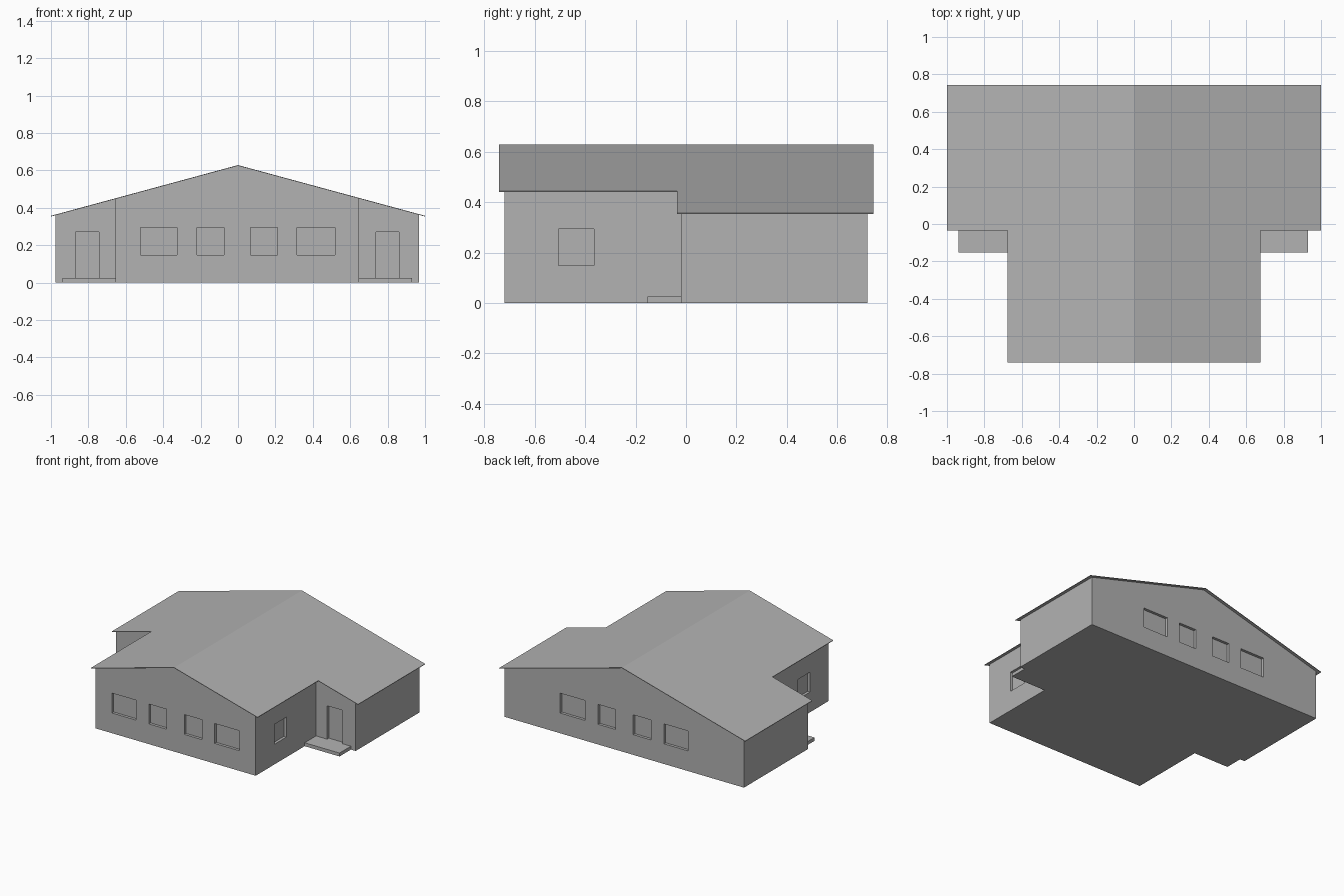
import bpy
import bmesh
from mathutils import Vector, Matrix

cube = bpy.data.objects.get("Cube")
if cube:
    bpy.data.objects.remove(cube, do_unlink=True)

PEAK, SLOPE, THICK = 0.628, 0.271, 0.004
SHIFT = -0.003          # walls sit a touch off the ridge line
WALL_FRONT, WALL_MID, WALL_BACK = -0.72, -0.02, 0.72
WALL_WIDE, WALL_NARROW = 0.972, 0.651
DEPTH = 0.02            # window and door recess

grey = bpy.data.materials.new("plain grey")
grey.use_nodes = True
colour = (0.448, 0.448, 0.448, 1)
grey.diffuse_color = colour
grey.node_tree.nodes["Principled BSDF"].inputs["Base Color"].default_value = colour


def finish(name, bm):
    """Turn a bmesh into a grey object."""
    bmesh.ops.recalc_face_normals(bm, faces=bm.faces)
    mesh = bpy.data.meshes.new(name)
    bm.to_mesh(mesh)
    bm.free()
    mesh.materials.append(grey)
    obj = bpy.data.objects.new(name, mesh)
    bpy.context.collection.objects.link(obj)
    return obj


def tee(bm, wide, narrow, front, mid, back, shift=0):
    """T-shaped floor plan: narrow at the front, wide at the back."""
    half = [(narrow, front), (narrow, mid), (wide, mid), (wide, back)]
    plan = half + [(-x, y) for x, y in reversed(half)]
    return bm.faces.new([bm.verts.new((x + shift, y, 0)) for x, y in plan])


def add_box(bm, x, y, z):
    """Box from (low, high) ranges."""
    size = [r[1] - r[0] for r in (x, y, z)]
    centre = [(r[0] + r[1]) / 2 for r in (x, y, z)]
    bmesh.ops.create_cube(
        bm, size=1, matrix=Matrix.Translation(centre) @ Matrix.Diagonal((*size, 1)))


# Walls: extruded plan, trimmed under both roof slopes
bm = bmesh.new()
plan = tee(bm, WALL_WIDE, WALL_NARROW, WALL_FRONT, WALL_MID, WALL_BACK, SHIFT)
top = bmesh.ops.extrude_face_region(bm, geom=[plan], use_keep_orig=True)["geom"]
bmesh.ops.translate(bm, vec=(0, 0, 1),
                    verts=[v for v in top if isinstance(v, bmesh.types.BMVert)])
bmesh.ops.recalc_face_normals(bm, faces=bm.faces)
for side in (1, -1):
    cut = bmesh.ops.bisect_plane(
        bm, geom=bm.verts[:] + bm.edges[:] + bm.faces[:],
        plane_co=Vector((0, 0, PEAK - THICK)),
        plane_no=Vector((side * SLOPE, 0, 1)), clear_outer=True)
    rim = [e for e in cut["geom_cut"] if isinstance(e, bmesh.types.BMEdge)]
    bmesh.ops.holes_fill(bm, edges=rim, sides=0)
walls = finish("walls", bm)

# Window and door recesses, cut from the walls
bm = bmesh.new()
sill = (0.148, 0.294)
for wide_range in ((-0.52, -0.325), (-0.22, -0.075), (0.068, 0.21), (0.315, 0.518)):
    for wall in (WALL_FRONT, WALL_BACK):
        add_box(bm, wide_range, (wall - DEPTH, wall + DEPTH), sill)
for side in (1, -1):
    edge = side * WALL_NARROW + SHIFT
    add_box(bm, (edge - DEPTH, edge + DEPTH), (-0.505, -0.365), sill)
    door = side * 0.803 + SHIFT
    add_box(bm, (door - 0.062, door + 0.062),
            (WALL_MID - DEPTH, WALL_MID + DEPTH), (0.025, 0.27))
cutter = finish("opening_cutter", bm)
cutter.hide_render = True
cut = walls.modifiers.new("openings", "BOOLEAN")
cut.operation = "DIFFERENCE"
cut.solver = "EXACT"
cut.object = cutter
bpy.context.view_layer.objects.active = walls
bpy.ops.object.modifier_apply(modifier=cut.name)
bpy.data.objects.remove(cutter, do_unlink=True)

# Roof: overhanging plan folded along the ridge, with a thin edge
bm = bmesh.new()
tee(bm, 1.0, 0.677, -0.74, -0.036, 0.742)
bmesh.ops.bisect_plane(bm, geom=bm.verts[:] + bm.edges[:] + bm.faces[:],
                       plane_co=Vector(), plane_no=Vector((1, 0, 0)))
for v in bm.verts:
    v.co.z = PEAK - SLOPE * abs(v.co.x)
under = bmesh.ops.extrude_face_region(bm, geom=bm.faces[:], use_keep_orig=True)["geom"]
bmesh.ops.translate(bm, vec=(0, 0, -THICK),
                    verts=[v for v in under if isinstance(v, bmesh.types.BMVert)])
finish("roof", bm)

# Door steps in the two inner corners
for side, name in ((1, "left_step"), (-1, "right_step")):
    bm = bmesh.new()
    add_box(bm, sorted((side * WALL_NARROW + SHIFT, side * 0.934 + SHIFT)),
            (-0.152, WALL_MID), (0, 0.025))
    finish(name, bm)
